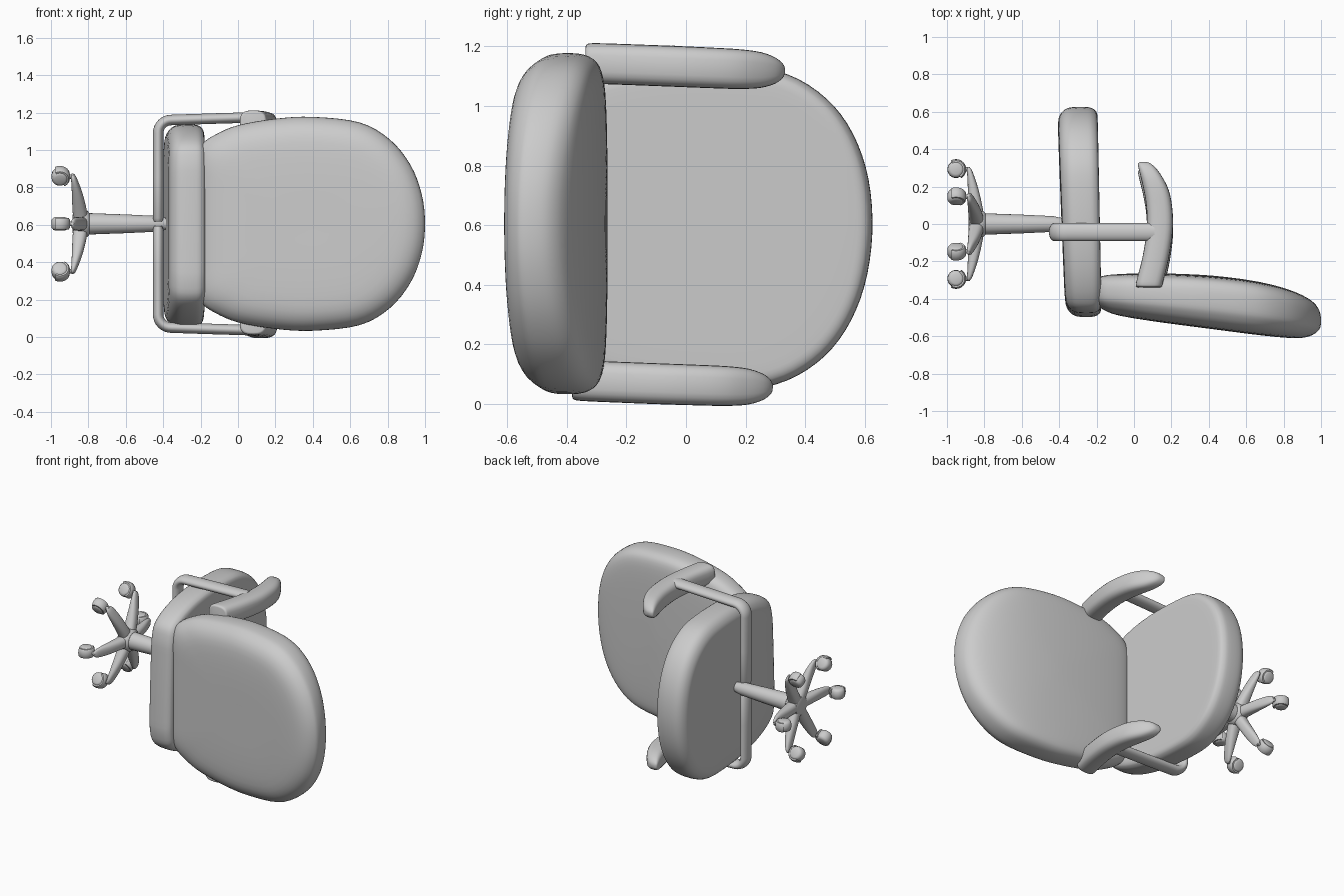
import bpy, bmesh
from math import sin, cos, pi, radians
from mathutils import Vector, Matrix

if "Cube" in bpy.data.objects:
    bpy.data.objects.remove(bpy.data.objects["Cube"])

# The chair lies on its side: x is the chair's up, y its forward, z its width.
STRAIGHT = Matrix.Translation((0, 0, 0.605))
# Seat and arm pads are swivelled slightly against the frame.
SWIVEL = Matrix.Translation((0, 0, 0.598)) @ Matrix.Rotation(radians(-2.2), 4, 'X')
grey = bpy.data.materials.new("grey")
grey.diffuse_color = (0.6, 0.6, 0.6, 1)
grey.use_nodes = True
grey.node_tree.nodes["Principled BSDF"].inputs["Base Color"].default_value = grey.diffuse_color


def loft(name, rings, place=STRAIGHT):
    """Skin a stack of equally long closed rings and cap both ends."""
    bm = bmesh.new()
    vs = [[bm.verts.new(place @ Vector(p)) for p in r] for r in rings]
    n = len(vs[0])
    for a, b in zip(vs, vs[1:]):
        for i in range(n):
            bm.faces.new((a[i], a[(i + 1) % n], b[(i + 1) % n], b[i]))
    bm.faces.new(vs[0])
    bm.faces.new(vs[-1])
    bmesh.ops.recalc_face_normals(bm, faces=bm.faces)
    me = bpy.data.meshes.new(name)
    bm.to_mesh(me)
    bm.free()
    me.materials.append(grey)
    me.shade_smooth()
    me.set_sharp_from_angle(angle=radians(40))
    ob = bpy.data.objects.new(name, me)
    bpy.context.collection.objects.link(ob)
    return ob


def smooth(pts, closed=False, steps=4):
    """Catmull-Rom curve through the points."""
    pts = [Vector(p) for p in pts]
    n = len(pts)
    get = (lambda i: pts[i % n]) if closed else (lambda i: pts[min(max(i, 0), n - 1)])
    out = []
    for i in range(n if closed else n - 1):
        a, b, c, d = (get(i + k) for k in (-1, 0, 1, 2))
        for s in range(steps):
            t = s / steps
            out.append(0.5 * (2 * b + (c - a) * t + (2 * a - 5 * b + 4 * c - d) * t * t
                              + (3 * b - a - 3 * c + d) * t ** 3))
    return out if closed else out + [pts[-1]]


def oval(ru, rv, power=2, n=24):
    """Superellipse as (u, v) pairs."""
    pts = []
    for i in range(n):
        c, s = cos(2 * pi * i / n), sin(2 * pi * i / n)
        pts.append((ru * abs(c) ** (2 / power) * (1 if c > 0 else -1),
                    rv * abs(s) ** (2 / power) * (1 if s > 0 else -1)))
    return pts


def cushion(name, half, profile, centre, low, high, point, place):
    """Padded slab: half outline (a, width), rim profile (inset, depth 0..1)."""
    outline = half + [(a, -w) for a, w in reversed(half) if w > 0]
    outline = smooth(outline, closed=True)
    rings = []
    for inset, t in smooth(profile, steps=3):
        k = 1 - inset / 0.55
        ring = []
        for a, w in outline:
            a2 = centre + (a - centre) * k
            ring.append(point(a2, low(a2) + (high(a2) - low(a2)) * t, w * k))
        rings.append(ring)
    return loft(name, rings, place)


# Seat
cushion("seat",
        [(-0.487, 0.18), (-0.48, 0.33), (-0.44, 0.42), (-0.3, 0.49), (-0.1, 0.53), (0.15, 0.54),
         (0.32, 0.52), (0.455, 0.443), (0.547, 0.33), (0.605, 0.18), (0.625, 0)],
        [(0.52, 0), (0.3, 0), (0.1, 0.01), (0.045, 0.06), (0.012, 0.2), (0, 0.4), (0, 0.75),
         (0.01, 0.9), (0.03, 0.98), (0.08, 1), (0.3, 1), (0.52, 1)],
        0.07, lambda a: -0.387 - 0.04 * a, lambda a: -0.183 - 0.02 * a,
        lambda a, d, w: (d, a, w), SWIVEL)

# Backrest
cushion("backrest",
        [(-0.225, 0.2), (-0.222, 0.35), (-0.19, 0.425), (-0.12, 0.475), (0, 0.525), (0.2, 0.56),
         (0.4, 0.57), (0.65, 0.54), (0.81, 0.45), (0.92, 0.315), (0.98, 0.16), (0.998, 0)],
        [(0.52, 0), (0.3, 0), (0.13, 0.03), (0.055, 0.12), (0.015, 0.27), (0, 0.42), (0, 0.68),
         (0.015, 0.84), (0.05, 0.93), (0.13, 0.97), (0.3, 0.99), (0.52, 1)],
        0.4, lambda a: -0.507 - 0.13 * a, lambda a: -0.26 - 0.09 * a * a - 0.07 * a ** 6,
        lambda a, d, w: (a, d, w), STRAIGHT)

# Armrests and their bent supports, one per side
for side, label in ((1, "left"), (-1, "right")):
    # Pad stations: y, underside x, top x, inner width, outer width
    pad = [(-0.36, 0.025, 0.138, 0.475, 0.588), (-0.355, 0.013, 0.149, 0.468, 0.596),
           (-0.33, 0.012, 0.156, 0.465, 0.601), (-0.2, 0.045, 0.187, 0.465, 0.602),
           (-0.05, 0.068, 0.208, 0.465, 0.602), (0.07, 0.066, 0.204, 0.465, 0.601),
           (0.16, 0.052, 0.186, 0.466, 0.599), (0.23, 0.036, 0.152, 0.472, 0.592),
           (0.28, 0.024, 0.116, 0.488, 0.575), (0.305, 0.023, 0.085, 0.508, 0.555),
           (0.312, 0.038, 0.062, 0.525, 0.54)]
    rings = []
    for y, x0, x1, z0, z1 in smooth(pad, steps=3):
        rings.append([((x0 + x1) / 2 + u, y, side * ((z0 + z1) / 2 + v))
                      for u, v in oval((x1 - x0) / 2, (z1 - z0) / 2, 3)])
    loft(label + "_arm_pad", rings, SWIVEL)

    # Flattened tube: across behind the seat, round a corner, up to the pad
    path = [Vector((-0.427, 0.012)), Vector((-0.427, 0.03)), Vector((-0.427, 0.25))]
    path += [Vector((-0.357 - 0.07 * cos(i * pi / 16), 0.485 + 0.07 * sin(i * pi / 16)))
             for i in range(9)]
    path += [Vector((-0.15, 0.562)), Vector((0.11, 0.57))]
    rings = []
    for i, p in enumerate(path):
        d = (path[min(i + 1, len(path) - 1)] - path[max(i - 1, 0)]).normalized()
        k = 0.75 if i == 0 else 1
        rings.append([(p.x - d.y * u * k, -0.043 + v * k, side * (p.y + d.x * u * k))
                      for u, v in oval(0.028, 0.048)])
    loft(label + "_arm_support", rings)


def turned(name, stations, n=24):
    """Round part along the chair's upright axis from (x, radius) stations."""
    loft(name, [[(x, u, v) for u, v in oval(r, r, n=n)] for x, r in stations])


# Column and hub
turned("column", [(-0.82, 0.058), (-0.6, 0.05), (-0.43, 0.042), (-0.405, 0.036), (-0.37, 0.03)])
turned("base_hub", [(-0.885, 0.045), (-0.88, 0.06), (-0.83, 0.075), (-0.805, 0.07), (-0.795, 0.058)])

# Six legs, each with a hooded caster
for i in range(6):
    spin = STRAIGHT @ Matrix.Rotation(i * pi / 3, 4, 'X')
    tag = "_%d" % (i + 1)
    # Leg stations: distance out, underside x, top x, half width
    leg = [(0.02, -0.88, -0.80, 0.04), (0.09, -0.885, -0.81, 0.037), (0.18, -0.888, -0.83, 0.036),
           (0.25, -0.891, -0.852, 0.033), (0.29, -0.893, -0.868, 0.025), (0.305, -0.89, -0.88, 0.01)]
    loft("leg" + tag, [[((a + b) / 2 + u, r, v) for u, v in oval((b - a) / 2, w, 2.4)]
                       for r, a, b, w in smooth(leg, steps=3)], spin)

    at = spin @ Matrix.Translation((-0.952, 0.292, 0))
    loft("caster_stem" + tag, [[(x, u, v) for u, v in oval(0.012, 0.012, n=12)]
                               for x in (0.03, 0.075)], at)
    loft("caster_wheel" + tag, [[(u, v, w) for u, v in oval(r, r)] for w, r in
                                ((-0.036, 0.026), (-0.032, 0.036), (-0.022, 0.044), (0, 0.046),
                                 (0.022, 0.044), (0.032, 0.036), (0.036, 0.026))], at)
    # Hood: crescent over the top and outer part of the wheel
    arc = [radians(-60 + 15 * k) for k in range(13)]
    rings = []
    for w, r in ((-0.03, 0.047), (-0.022, 0.053), (0, 0.055), (0.022, 0.053), (0.03, 0.047)):
        rings.append([(r * cos(t), r * sin(t), w) for t in arc]
                     + [(0.038 * cos(t), 0.038 * sin(t), w) for t in reversed(arc)])
    loft("caster_hood" + tag, rings, at)
